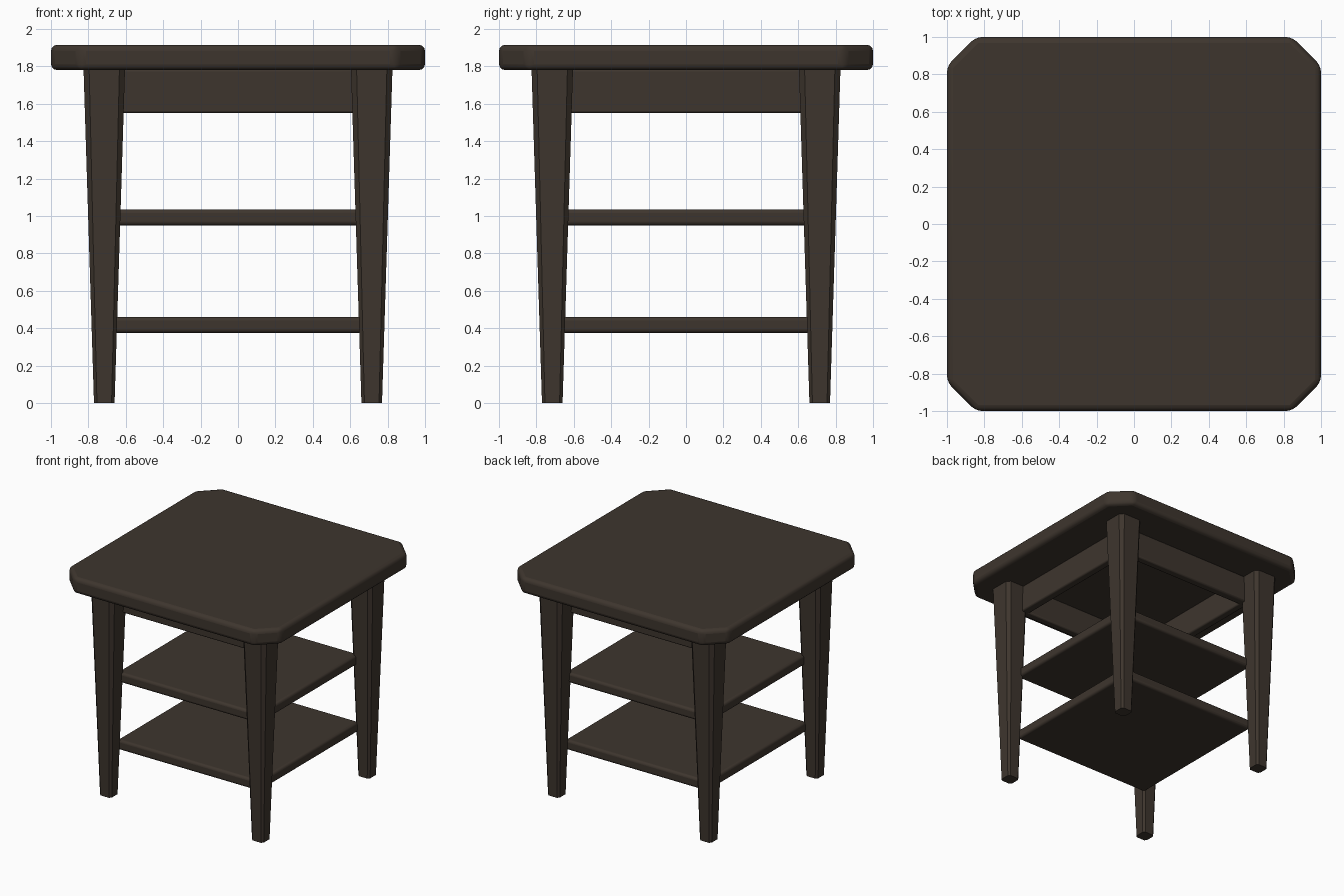
import bpy, bmesh

if "Cube" in bpy.data.objects:
    bpy.data.objects.remove(bpy.data.objects["Cube"])

wood = bpy.data.materials.new("dark brown wood")
wood.diffuse_color = (0.048, 0.036, 0.027, 1)
wood.use_nodes = True
wood.node_tree.nodes["Principled BSDF"].inputs["Base Color"].default_value = wood.diffuse_color


def prism(name, bottom, top, z0, z1, bevel, segments=3):
    """Solid between two matching outlines, with softened edges."""
    bm = bmesh.new()
    lo = [bm.verts.new((x, y, z0)) for x, y in bottom]
    hi = [bm.verts.new((x, y, z1)) for x, y in top]
    n = len(lo)
    bm.faces.new(lo[::-1])
    bm.faces.new(hi)
    for i in range(n):
        j = (i + 1) % n
        bm.faces.new((lo[i], lo[j], hi[j], hi[i]))
    mesh = bpy.data.meshes.new(name)
    bm.to_mesh(mesh)
    bm.free()
    mesh.materials.append(wood)
    obj = bpy.data.objects.new(name, mesh)
    bpy.context.collection.objects.link(obj)
    if bevel:
        mod = obj.modifiers.new("soft edges", 'BEVEL')
        mod.width = bevel
        mod.segments = segments
        mod.limit_method = 'ANGLE'
    bpy.ops.object.select_all(action='DESELECT')
    obj.select_set(True)
    bpy.context.view_layer.objects.active = obj
    bpy.ops.object.shade_smooth_by_angle()
    return obj


def rect(x0, x1, y0, y1):
    return [(x0, y0), (x1, y0), (x1, y1), (x0, y1)]


def clipped_square(cx, cy, h, c):
    """Square outline with its four corners cut off by c."""
    k = h - c
    pts = [(-k, -h), (k, -h), (h, -k), (h, k), (k, h), (-k, h), (-h, k), (-h, -k)]
    return [(cx + x, cy + y) for x, y in pts]


# Table top with clipped corners and rounded rim
outline = clipped_square(0, 0, 1.0, 0.155)
prism("table_top", outline, outline, 1.78, 1.915, 0.032)

# Four tapered legs with softened corners
for yn, sy in (("front", -1), ("back", 1)):
    for xn, sx in (("left", -1), ("right", 1)):
        cx, cy = 0.715 * sx, 0.715 * sy
        prism(f"{yn}_{xn}_leg",
              clipped_square(cx, cy, 0.055, 0.016),
              clipped_square(cx, cy, 0.111, 0.03), 0, 1.79, 0)

# Apron boards between the legs
for name, s in (("front", -1), ("back", 1)):
    a, b = sorted((0.60 * s, 0.67 * s))
    board = rect(-0.66, 0.66, a, b)
    prism(name + "_apron", board, board, 1.55, 1.785, 0.012, 2)
for name, s in (("left", -1), ("right", 1)):
    a, b = sorted((0.60 * s, 0.67 * s))
    board = rect(a, b, -0.66, 0.66)
    prism(name + "_apron", board, board, 1.55, 1.785, 0.012, 2)

# Two shelves
for name, z in (("lower_shelf", 0.375), ("upper_shelf", 0.95)):
    board = rect(-0.67, 0.67, -0.67, 0.67)
    prism(name, board, board, z, z + 0.085, 0.02)
